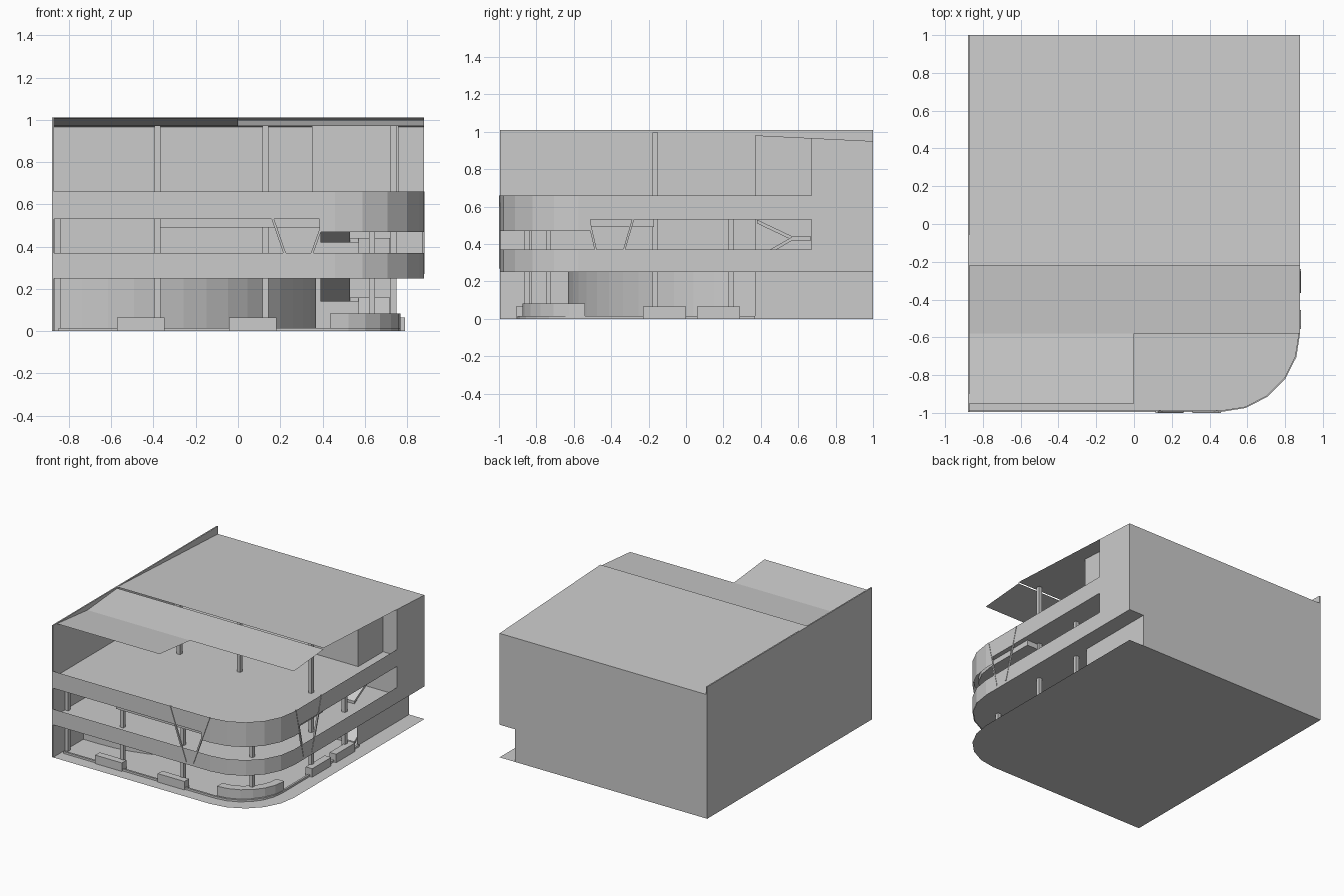
import bpy, bmesh
from math import sin, cos, pi

if "Cube" in bpy.data.objects:
    bpy.data.objects.remove(bpy.data.objects["Cube"])


def mesh(name, verts, faces):
    me = bpy.data.meshes.new(name)
    me.from_pydata(verts, [], faces)
    ob = bpy.data.objects.new(name, me)
    bpy.context.collection.objects.link(ob)
    return ob


def roof_z(y):
    return 0.95 + (1 - y) * 0.049


def strip(name, pts, z0, z1=None):
    """Vertical sheet along a path; without z1 it rises to the sloping roof."""
    n = len(pts)
    v = [(x, y, z0) for x, y in pts]
    v += [(x, y, roof_z(y) if z1 is None else z1) for x, y in pts]
    return mesh(name, v, [(i, i + 1, n + i + 1, n + i) for i in range(n - 1)])


def prism(name, pts, z0, z1):
    n = len(pts)
    v = [(x, y, z0) for x, y in pts] + [(x, y, z1) for x, y in pts]
    f = [tuple(range(n))[::-1], tuple(range(n, 2 * n))]
    f += [(i, (i + 1) % n, n + (i + 1) % n, n + i) for i in range(n)]
    return mesh(name, v, f)


def box(name, x0, x1, y0, y1, z0, z1):
    return prism(name, [(x0, y0), (x1, y0), (x1, y1), (x0, y1)], z0, z1)


def arc(cx, cy, rx, ry, n):
    """Quarter turn from facing front to facing right."""
    return [(cx + rx * sin(i * pi / 2 / n), cy - ry * cos(i * pi / 2 / n))
            for i in range(n + 1)]


corner = arc(0.46, -0.575, 0.42, 0.42, 5)
outline = [(-0.88, -0.995)] + corner + [(0.88, 1), (-0.88, 1)]
facade = [(-0.88, -0.995)] + corner + [(0.88, 0.67)]

# Ground plate and floors
mesh("ground_plate", [(x, y, 0) for x, y in outline], [tuple(range(len(outline)))])
inner = [(-0.875, -0.99)] + arc(0.46, -0.575, 0.415, 0.415, 5) + [(0.875, 0.995), (-0.875, 0.995)]
prism("middle_floor", inner, 0.252, 0.31)
prism("upper_floor", inner, 0.532, 0.61)
prism("dropped_soffit", [(-0.37, -0.95)] + arc(0.46, -0.575, 0.38, 0.375, 5)
      + [(0.84, -0.17), (-0.37, -0.17)], 0.49, 0.531)

# Facade bands, with a deeper part around the corner
strip("lower_band", facade, 0.25, 0.37)
strip("upper_band", facade, 0.53, 0.66)
strip("corner_band", [(0.385, -0.995)] + corner + [(0.88, -0.51)], 0.47, 0.53)

# Outer walls
box("left_wall", -0.88, -0.87, -0.995, 1, 0, 1.01)
strip("back_wall_lower", [(0.75, 1), (-0.88, 1)], 0, 0.25)
strip("back_wall_upper", [(0.88, 1), (-0.88, 1)], 0.25)
strip("right_wall", [(0.88, 0.67), (0.88, 1)], 0.25)

# Inner walls of the three storeys
strip("ground_curved_wall", [(-0.87, -0.63)] + arc(-0.74, 0.37, 1.11, 1.0, 14)
      + [(0.37, 0.67), (0.75, 0.67)], 0, 0.25)
strip("ground_side_wall", [(0.75, 0.37), (0.75, 1)], 0, 0.25)
strip("middle_room_wall", [(-0.87, 0.67), (0.37, 0.67), (0.37, 0.37)], 0.31, 0.53)
strip("middle_stair_wall", [(0.37, 0.67), (0.88, 0.67)], 0.31, 0.53)
strip("upper_room_wall", [(-0.87, 0.67), (0.35, 0.67), (0.35, 0.37), (0.76, 0.37),
                          (0.76, 0.67), (0.88, 0.67)], 0.61)

# Folded roof
mesh("main_roof", [(-0.87, -0.22, 1.01), (0.88, -0.22, 1.01), (0.88, 1, 0.95), (-0.87, 1, 0.95)],
     [(0, 1, 2, 3)])
mesh("front_roof", [(-0.87, -0.22, 1.0), (0, -0.22, 1.0), (0.88, -0.22, 1.0),
                    (-0.87, -0.58, 0.97), (0, -0.58, 0.97), (0.88, -0.58, 0.97),
                    (-0.87, -0.95, 1.007), (0, -0.95, 1.007)],
     [(3, 4, 1, 0), (4, 5, 2, 1), (6, 7, 4, 3)])

# Columns
w = 0.014
lower = [(-0.855, -0.84), (-0.38, -0.85), (0.13, -0.85), (0.635, -0.735), (0.735, -0.165),
         (0.735, 0.24), (-0.38, -0.165), (0.13, -0.165)]
for x, y in lower:
    if y < -0.5 or x > 0.5:
        box("ground_column", x - w, x + w, y - w, y + w, 0, 0.252)
    box("middle_column", x - w, x + w, y - w, y + w, 0.31, 0.532)
for x in (-0.38, 0.13, 0.735):
    box("upper_column", x - w, x + w, -0.165 - w, -0.165 + w, 0.61, 0.996)


# V-shaped braces on the front and right faces
def brace(name, top, bottom, side):
    h = 0.006
    prof = [(bottom - h, 0.27), (bottom + h, 0.27), (top + h, 0.66), (top - h, 0.66)]
    v = []
    for d in (0, 0.012):
        v += [(a, -1 + d, z) if side == "front" else (0.883 - d, a, z) for a, z in prof]
    mesh(name, v, [(0, 1, 2, 3), (7, 6, 5, 4), (0, 4, 5, 1), (1, 5, 6, 2), (2, 6, 7, 3), (3, 7, 4, 0)])


brace("front_brace", 0.12, 0.255, "front")
brace("front_brace", 0.455, 0.315, "front")
brace("right_brace", -0.55, -0.46, "right")
brace("right_brace", -0.245, -0.36, "right")

# Planters and the low sill joining them
for x in (-0.46, 0.07):
    box("front_planter", x - 0.113, x + 0.113, -0.91, -0.855, 0, 0.065)
for y in (-0.115, 0.175):
    box("right_planter", 0.735, 0.79, y - 0.115, y + 0.115, 0, 0.065)
prism("corner_planter", arc(0.435, -0.54, 0.335, 0.335, 6) + arc(0.435, -0.54, 0.27, 0.27, 6)[::-1],
      0, 0.083)
prism("sill", [(-0.85, -0.9)] + arc(0.435, -0.565, 0.335, 0.335, 6) + [(0.77, 0.37), (0.755, 0.37)]
      + arc(0.435, -0.565, 0.32, 0.32, 6)[::-1] + [(-0.85, -0.885)], 0, 0.015)


# Dog-leg stairs
def flight(name, x0, x1, ya, za, yb, zb):
    t = 0.02
    v = [(x, y, z + d) for x in (x0, x1) for y, z, d in
         ((ya, za, 0), (yb, zb, 0), (yb, zb, t), (ya, za, t))]
    mesh(name, v, [(0, 1, 2, 3), (7, 6, 5, 4), (0, 4, 5, 1), (1, 5, 6, 2), (2, 6, 7, 3), (3, 7, 4, 0)])


for z0, z1, z2 in ((0.0, 0.14, 0.25), (0.31, 0.42, 0.51)):
    flight("stair_up", 0.57, 0.72, 0.38, z0, 0.57, z1)
    box("stair_landing", 0.39, 0.72, 0.57, 0.668, z1, z1 + 0.02)
    flight("stair_return", 0.39, 0.53, 0.57, z1, 0.38, z2)
